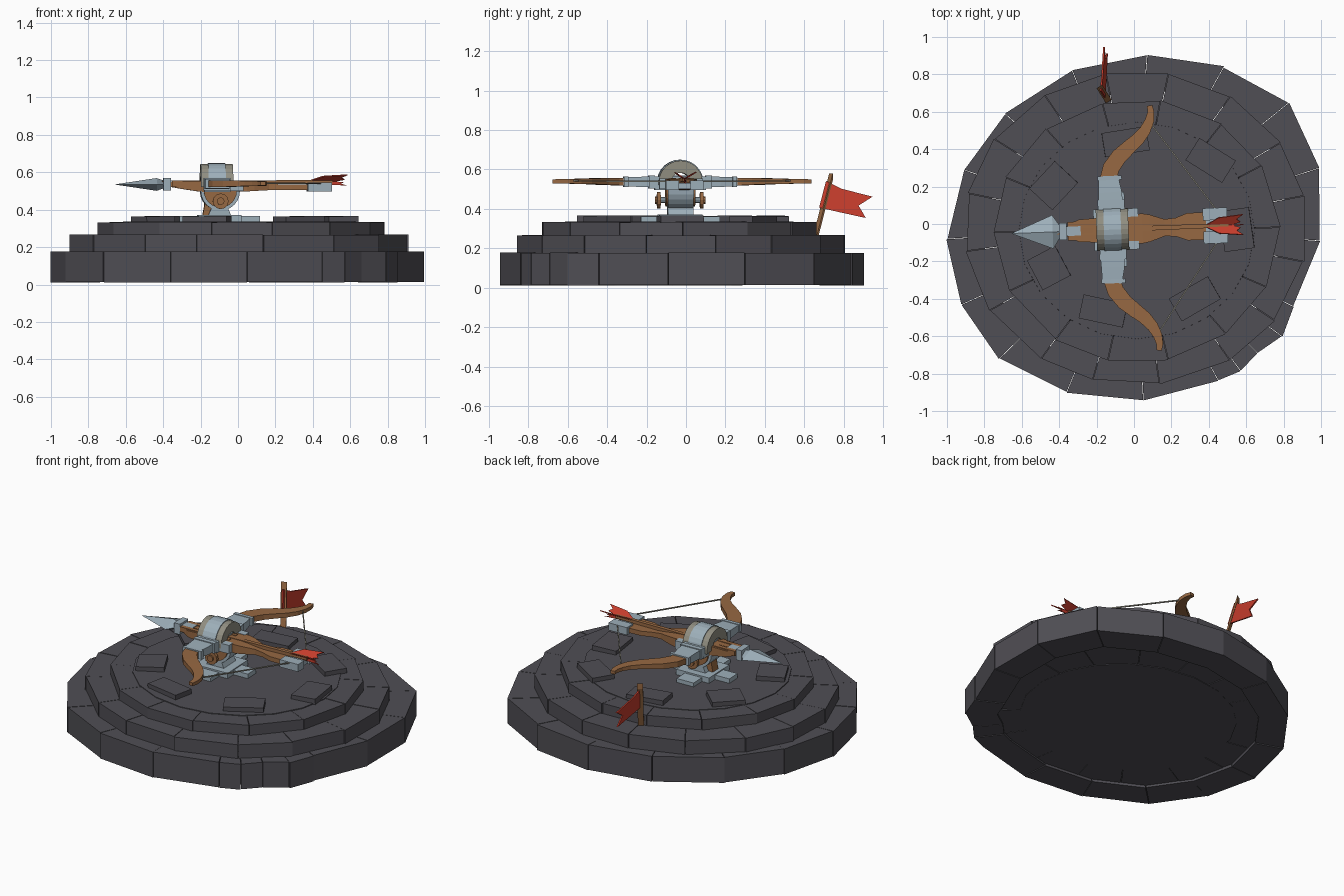
import bpy, bmesh, random
from math import sin, cos, pi, radians
from mathutils import Matrix, Vector

random.seed(4)
if "Cube" in bpy.data.objects:
    bpy.data.objects.remove(bpy.data.objects["Cube"])


def material(name, rgb):
    m = bpy.data.materials.new(name)
    m.use_nodes = True
    m.diffuse_color = (*rgb, 1)
    m.node_tree.nodes["Principled BSDF"].inputs["Base Color"].default_value = (*rgb, 1)
    return m


STONE = material("dark stone", (0.080, 0.077, 0.090))
WOOD = material("brown wood", (0.31, 0.14, 0.055))
STEEL = material("pale steel", (0.34, 0.43, 0.49))
BRONZE = material("dull grey bronze", (0.28, 0.27, 0.22))
RED = material("red cloth", (0.55, 0.045, 0.025))

WORLD = Matrix.Identity(4)
BOW = Matrix.Translation((-0.115, -0.03, 0)) @ Matrix.Rotation(radians(2.2), 4, 'Z')
FACE_Y = Matrix.Rotation(pi / 2, 4, 'X')            # profile (x, z), depth along y
FACE_X = Matrix(((0, 0, 1, 0), (1, 0, 0, 0), (0, 1, 0, 0), (0, 0, 0, 1)))  # profile (y, z)


def finish(name, bm, mat, frame=WORLD):
    bmesh.ops.recalc_face_normals(bm, faces=bm.faces)
    bm.transform(frame)
    me = bpy.data.meshes.new(name)
    bm.to_mesh(me)
    bm.free()
    me.materials.append(mat)
    ob = bpy.data.objects.new(name, me)
    bpy.context.collection.objects.link(ob)


def bridge(bm, rings):
    """Skin equal vertex loops and cap both ends."""
    loops = [[bm.verts.new(p) for p in r] for r in rings]
    n = len(loops[0])
    for a, b in zip(loops, loops[1:]):
        for i in range(n):
            j = (i + 1) % n
            bm.faces.new((a[i], a[j], b[j], b[i]))
    bm.faces.new(loops[0][::-1])
    bm.faces.new(loops[-1])


def prism(bm, pts, lo, hi, turn=WORLD):
    bridge(bm, [[turn @ Vector((x, y, h)) for x, y in pts] for h in (lo, hi)])


def plate(name, mat, pts, lo, hi, turn, frame=BOW):
    bm = bmesh.new()
    prism(bm, pts, lo, hi, turn)
    finish(name, bm, mat, frame)


def boxes(name, mat, specs, frame=BOW):
    """Each spec is (x range, y range, z range)."""
    bm = bmesh.new()
    for (x0, x1), (y0, y1), (z0, z1) in specs:
        prism(bm, [(x0, y0), (x1, y0), (x1, y1), (x0, y1)], z0, z1)
    finish(name, bm, mat, frame)


def loft(name, mat, stations, frame=BOW):
    """Rectangular sections (x, y, z, width, height) swept along a path."""
    bm = bmesh.new()
    pos = [Vector(s[:3]) for s in stations]
    rings = []
    for i, (p, s) in enumerate(zip(pos, stations)):
        t = pos[min(i + 1, len(pos) - 1)] - pos[max(i - 1, 0)]
        side = Vector((-t.y, t.x, 0)).normalized() * s[3] / 2
        up = Vector((0, 0, s[4] / 2))
        rings.append([p + side + up, p - side + up, p - side - up, p + side - up])
    bridge(bm, rings)
    finish(name, bm, mat, frame)


def circle(r, n, cx=0, cy=0, a0=0, a1=2 * pi):
    full = abs(a1 - a0 - 2 * pi) < 1e-6
    k = n if full else n - 1
    return [(cx + r * cos(a0 + (a1 - a0) * i / k), cy + r * sin(a0 + (a1 - a0) * i / k)) for i in range(n)]


# Stone steps: wedge blocks between neighbouring corner points
def stone_ring(name, corners, hole, z0, z1, centre):
    bm = bmesh.new()
    c = Vector(centre)
    for i, p in enumerate(corners):
        a, b = Vector(p) - c, Vector(corners[(i + 1) % len(corners)]) - c
        d = (b - a).normalized() * 0.0015
        grow = 1 + random.uniform(-0.005, 0.005)
        drop = random.uniform(0, 0.005)
        pts = [c + (a + d) * grow, c + (b - d) * grow, c + b * hole - d, c + a * hole + d]
        prism(bm, pts, z0 - drop, z1 - drop / 2)
    finish(name, bm, STONE)


def oval(n, phase, rx, ry, cx, cy):
    out = []
    for i in range(n):
        a = radians(phase) + 2 * pi * i / n + random.uniform(-0.04, 0.04)
        out.append((cx + rx * cos(a), cy + ry * sin(a)))
    return out


outer = [(0.995, -0.09), (0.992, 0.30), (0.83, 0.65), (0.48, 0.84), (0.07, 0.90), (-0.33, 0.82),
         (-0.69, 0.59), (-0.91, 0.29), (-1, -0.08), (-0.92, -0.43), (-0.72, -0.72), (-0.36, -0.90),
         (0.05, -0.94), (0.45, -0.835), (0.57, -0.785), (0.66, -0.69), (0.79, -0.60), (0.85, -0.44)]
stone_ring("lower_step_stones", outer, 0.81, 0.015, 0.178, (0, -0.02))
stone_ring("middle_step_stones", oval(16, 10, 0.918, 0.84, 0.01, -0.022), 0.70, 0.03, 0.268, (0.01, -0.022))
stone_ring("upper_step_stones", oval(14, 2, 0.768, 0.705, 0.015, -0.037), 0.75, 0.22, 0.334, (0.015, -0.037))

# Solid core whose top is the platform floor
bm = bmesh.new()
bridge(bm, [[(0.015 + x, -0.035 + y * 0.92, z) for x, y in circle(r, 20)] for r, z in ((0.66, 0.025), (0.63, 0.337))])
finish("platform_floor", bm, STONE)

# Loose paving slabs: x, y, length, width, turn in degrees
slabs = [(-0.045, 0.44, 0.24, 0.13, 9), (0.41, 0.34, 0.23, 0.14, -32), (0.55, -0.03, 0.16, 0.22, 8),
         (0.325, -0.40, 0.24, 0.14, 30), (-0.165, -0.465, 0.24, 0.13, -12),
         (-0.455, -0.235, 0.17, 0.18, 28), (-0.43, 0.205, 0.20, 0.17, 47)]
for i, (x, y, l, w, t) in enumerate(slabs):
    tilt = Matrix.Rotation(radians(random.uniform(-2, 2)), 4, 'Y')
    place = Matrix.Translation((x, y, 0.345)) @ Matrix.Rotation(radians(t), 4, 'Z') @ tilt
    boxes(f"paving_slab_{i + 1}", STONE, [((-l / 2, l / 2), (-w / 2, w / 2), (-0.02, 0.02))], place)

# Mount: stepped cross foot, post, cradle and axle
boxes("mount_foot", STEEL, [((-0.20, 0.23), (-0.045, 0.045), (0.33, 0.366)),
                            ((-0.05, 0.07), (-0.20, 0.20), (0.33, 0.362)),
                            ((-0.10, 0.13), (-0.11, 0.11), (0.33, 0.372))])
plate("mount_post", STEEL, [(-0.05, 0.36), (0.08, 0.36), (0.05, 0.43), (-0.02, 0.43)], -0.065, 0.065, FACE_Y)
plate("cradle_rim", STEEL, circle(0.105, 13, 0.018, 0.50, pi, 2 * pi), -0.065, 0.065, FACE_Y)
plate("cradle_cheeks", WOOD, circle(0.088, 13, 0.018, 0.50, pi, 2 * pi), -0.075, 0.075, FACE_Y)
plate("axle", STEEL, circle(0.016, 10, 0.018, 0.445), -0.117, 0.117, FACE_Y)
for side, s in (("left", 1), ("right", -1)):
    plate(side + "_wheel", WOOD, circle(0.042, 12, 0.018, 0.445), -s * 0.1, -s * 0.118, FACE_Y)
    plate(side + "_wheel_hub", WOOD, circle(0.02, 10, 0.018, 0.445), -s * 0.11, -s * 0.128, FACE_Y)
plate("brake_lever", WOOD, [(-0.075, 0.37), (-0.04, 0.37), (-0.02, 0.45), (-0.06, 0.45)], -0.03, 0.03, FACE_Y)

# Stock: shaped wooden beam with steel fittings
loft("stock", WOOD, [(-0.25, 0, 0.535, 0.05, 0.025), (-0.18, 0, 0.53, 0.12, 0.04), (-0.08, 0, 0.525, 0.13, 0.06),
                     (0.16, 0, 0.525, 0.16, 0.055), (0.20, 0, 0.525, 0.145, 0.05), (0.28, 0, 0.522, 0.09, 0.035),
                     (0.34, 0, 0.52, 0.10, 0.03), (0.40, 0, 0.52, 0.145, 0.03), (0.50, 0, 0.52, 0.15, 0.03)])
boxes("stock_end_plates", STEEL, [((0.485, 0.615), (s * 0.03, s * 0.095), (0.497, 0.545)) for s in (1, -1)]
      + [((0.49, 0.60), (-0.05, 0.05), (0.50, 0.532))])
boxes("side_brackets", STEEL, [((0.07, 0.14), (s * 0.065, s * 0.11), (0.50, 0.555)) for s in (1, -1)])

# Arched housing over the stock
for name, mat, r, hole, half in (("arch_housing", BRONZE, 0.112, 0.05, 0.086),
                                 ("arch_band", STEEL, 0.117, 0.10, 0.046)):
    arch = circle(r, 15, 0, 0.533, -0.1, pi + 0.1) + circle(hole, 15, 0, 0.533, pi + 0.1, -0.1)
    plate(name, mat, arch, -half, half, FACE_X)

# Steel sockets, bow limbs and string, mirrored left and right
boxes("socket_bridge", STEEL, [((-0.07, 0.07), (-0.13, 0.13), (0.495, 0.565))])
for side, s in (("left", 1), ("right", -1)):
    loft(side + "_limb_socket", STEEL, [(-0.005, s * 0.11, 0.537, 0.135, 0.056), (-0.005, s * 0.20, 0.537, 0.125, 0.052),
                                        (-0.012, s * 0.285, 0.538, 0.105, 0.043)])
    boxes(side + "_socket_bands", STEEL, [((-0.07, 0.06), (s * 0.265, s * 0.287), (0.512, 0.564)),
                                          ((-0.075, 0.07), (s * 0.13, s * 0.16), (0.503, 0.569))])
    loft(side + "_bow_limb", WOOD, [(-0.012, s * 0.27, 0.538, 0.09, 0.036), (0.005, s * 0.33, 0.538, 0.09, 0.036),
                                    (0.05, s * 0.39, 0.539, 0.085, 0.034), (0.105, s * 0.437, 0.54, 0.078, 0.031),
                                    (0.155, s * 0.478, 0.54, 0.07, 0.028), (0.195, s * 0.525, 0.54, 0.06, 0.026),
                                    (0.22, s * 0.575, 0.54, 0.048, 0.024), (0.229, s * 0.62, 0.54, 0.036, 0.022),
                                    (0.224, s * 0.655, 0.54, 0.028, 0.02)])
    loft(side + "_bow_string", BRONZE, [(0.225, s * 0.56, 0.542, 0.007, 0.007), (0.555, s * 0.09, 0.54, 0.007, 0.007)])

# Bolt: shaft, collar, broad head and three vanes
loft("bolt_shaft", WOOD, [(-0.30, 0, 0.54, 0.028, 0.024), (0.62, 0, 0.55, 0.022, 0.02)])
boxes("bolt_rails", WOOD, [((-0.24, 0.10), (s * 0.025, s * 0.05), (0.525, 0.557)) for s in (1, -1)])
boxes("bolt_collar", STEEL, [((-0.285, -0.245), (-0.045, 0.045), (0.502, 0.57)),
                             ((-0.245, -0.17), (-0.025, 0.025), (0.525, 0.557))])
bm = bmesh.new()
bridge(bm, [[(x, w * a, 0.535 + h * b) for a, b in ((1, 0), (0, 1), (-1, 0), (0, -1))]
            for x, w, h in ((-0.54, 0.001, 0.001), (-0.32, 0.09, 0.034), (-0.28, 0.03, 0.02))])
finish("bolt_head", bm, STEEL, BOW)
for i, (angle, size) in enumerate(((32, 1), (148, 1), (270, 0.35))):
    vane = [(0.49, 0), (0.57, 0.05), (0.70, 0.065), (0.665, 0.037), (0.685, 0.018), (0.63, 0)]
    spin = Matrix.Translation((0, 0, 0.552)) @ Matrix.Rotation(radians(angle), 4, 'X')
    plate(f"bolt_vane_{i + 1}", RED, [(x, y * size) for x, y in vane], -0.003, 0.003, spin)

# Leaning flag pole with a swallow-tailed flag in the plane of the pole
loft("flag_pole", WOOD, [(-0.135, 0.655, 0.25, 0.035, 0.035), (-0.185, 0.735, 0.562, 0.035, 0.035)], WORLD)
lean = Matrix.Translation((-0.175, 0, 0)) @ Matrix(((1, 0.02, -0.16, 0.07), (0, 1, 0, 0), (0, 0, 1, 0), (0, 0, 0, 1)))
plate("flag_cloth", RED, [(0.71, 0.542), (0.79, 0.502), (0.946, 0.462), (0.875, 0.417), (0.912, 0.354),
                          (0.78, 0.383), (0.675, 0.407)], -0.005, 0.004, FACE_X, lean)
